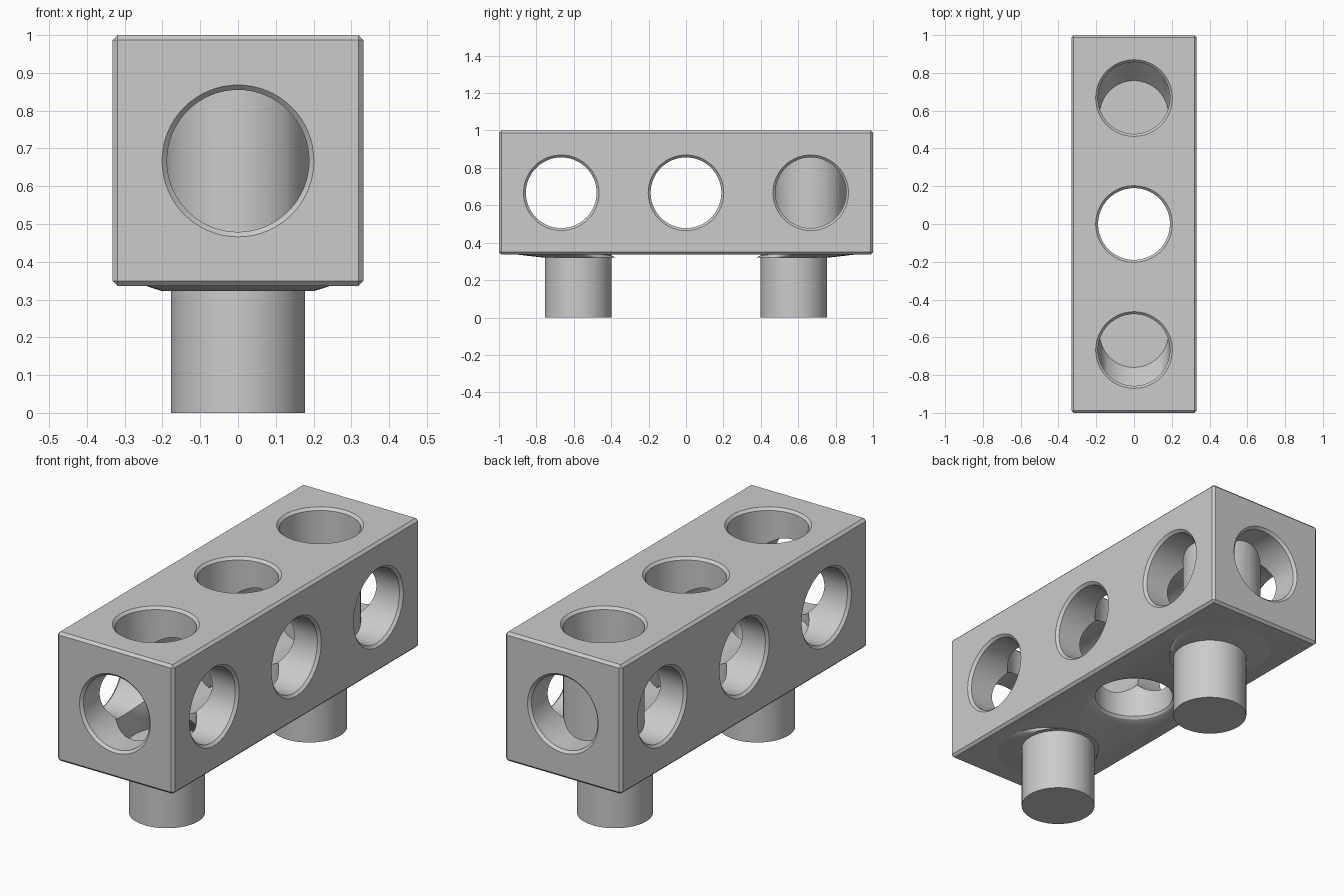
import bpy, bmesh
from math import pi, cos, sin
from mathutils import Matrix, Vector

old = bpy.data.objects.get("Cube")
if old:
    bpy.data.objects.remove(old, do_unlink=True)

grey = bpy.data.materials.new("plain grey")
grey.use_nodes = True
GREY = (0.6, 0.6, 0.6, 1)
grey.diffuse_color = GREY
grey.node_tree.nodes["Principled BSDF"].inputs["Base Color"].default_value = GREY

SEG = 64
MID = 0.667      # height of the bores
PITCH = 0.667    # spacing of the bores
PEG_Y = 0.577
CHAMFER = 0.013


def add_object(name, bm):
    bmesh.ops.recalc_face_normals(bm, faces=bm.faces)
    mesh = bpy.data.meshes.new(name)
    bm.to_mesh(mesh)
    bm.free()
    mesh.materials.append(grey)
    obj = bpy.data.objects.new(name, mesh)
    bpy.context.collection.objects.link(obj)
    return obj


def rings(name, profile, matrix=Matrix()):
    """Capped tube through circles given as (centre y, z, radius)."""
    bm = bmesh.new()
    loops = []
    for cy, z, r in profile:
        loops.append([bm.verts.new(matrix @ Vector((r * cos(2 * pi * i / SEG),
                      cy + r * sin(2 * pi * i / SEG), z))) for i in range(SEG)])
    for a, b in zip(loops, loops[1:]):
        for i in range(SEG):
            j = (i + 1) % SEG
            bm.faces.new((a[i], a[j], b[j], b[i]))
    bm.faces.new(loops[0][::-1])
    bm.faces.new(loops[-1])
    return add_object(name, bm)


def bore(name, half, r, matrix):
    """Through cutter with a countersink at each end."""
    c, over = CHAMFER, 0.02
    ends = [(half + over, r + c + over), (half - c, r)]
    profile = [(0, -z, q) for z, q in ends] + [(0, z, q) for z, q in ends[::-1]]
    return rings(name, profile, matrix)


# Chamfered block
bm = bmesh.new()
bmesh.ops.create_cube(bm, size=1)
bmesh.ops.scale(bm, vec=(0.664, 2, 0.664), verts=bm.verts)
bmesh.ops.translate(bm, vec=(0, 0, 0.668), verts=bm.verts)
bmesh.ops.bevel(bm, geom=bm.edges[:], offset=CHAMFER, segments=1, affect='EDGES')
block = add_object("block", bm)

# Bores: one lengthwise, three across, one vertical
along = Matrix.Translation((0, 0, MID)) @ Matrix.Rotation(pi / 2, 4, 'X')
cutters = [bore("long_bore", 1.0, 0.188, along)]
for k in (-1, 0, 1):
    across = Matrix.Translation((0, k * PITCH, MID)) @ Matrix.Rotation(pi / 2, 4, 'Y')
    cutters.append(bore("cross_bore", 0.332, 0.189, across))
cutters.append(rings("middle_bore", [(0, 0.318, 0.28), (0, 0.348, 0.2), (0, 0.36, 0.19),
                                     (0, 0.987, 0.19), (0, 1.02, 0.223)]))

# Blind end sockets that slope towards the pegs
for s in (-1, 1):
    cutters.append(rings("end_socket", [(s * PEG_Y, 0.352, 0.182), (s * PITCH, 0.46, 0.19),
                                        (s * PITCH, 0.987, 0.19), (s * PITCH, 1.02, 0.223)]))

bpy.context.view_layer.objects.active = block
for cutter in cutters:
    cut = block.modifiers.new("cut", 'BOOLEAN')
    cut.operation = 'DIFFERENCE'
    cut.solver = 'EXACT'
    cut.object = cutter
    bpy.ops.object.modifier_apply(modifier=cut.name)
    bpy.data.objects.remove(cutter, do_unlink=True)

# Pegs with shallow slanted collars under the block
parts = [block]
for s, side in ((-1, "front"), (1, "back")):
    parts.append(rings(side + "_peg", [(s * PEG_Y, 0, 0.178), (s * PEG_Y, 0.345, 0.178)]))
    parts.append(rings(side + "_collar", [(s * PEG_Y, 0.322, 0.2), (s * PITCH, 0.338, 0.25)]))

# Smooth shading with sharp edges
bpy.ops.object.select_all(action='DESELECT')
for obj in parts:
    obj.select_set(True)
bpy.context.view_layer.objects.active = block
bpy.ops.object.shade_smooth_by_angle(angle=0.5)
